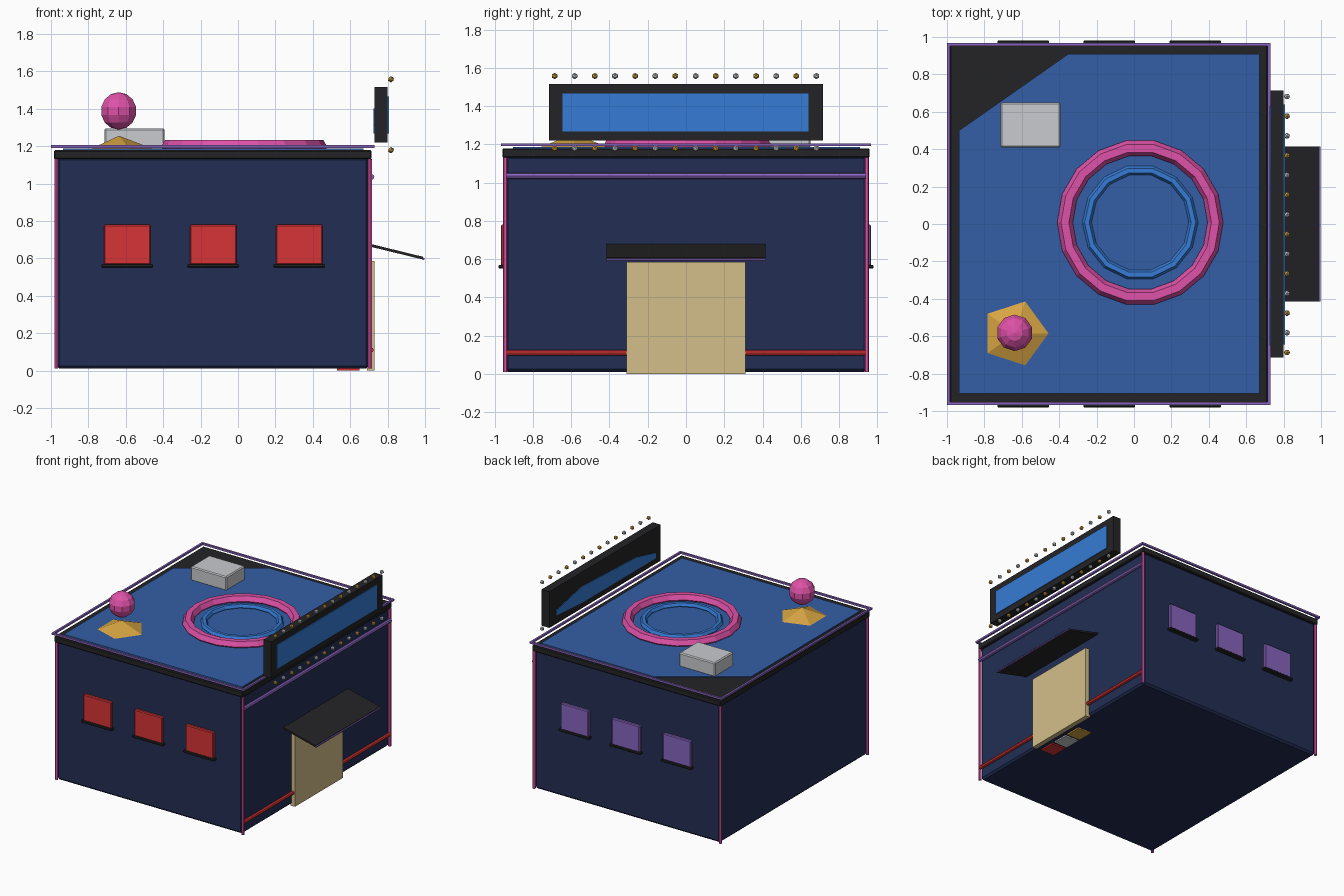
import bpy, bmesh, math
from mathutils import Vector

if "Cube" in bpy.data.objects:
    bpy.data.objects.remove(bpy.data.objects["Cube"])


def mat(name, r, g, b):
    m = bpy.data.materials.new(name)
    m.diffuse_color = [((c / 255 + 0.055) / 1.055) ** 2.4 for c in (r, g, b)] + [1]
    m.use_nodes = True
    m.node_tree.nodes["Principled BSDF"].inputs["Base Color"].default_value = m.diffuse_color
    return m


NAVY = mat("navy", 34, 46, 84)
BLACK = mat("black", 36, 36, 38)
PINK = mat("pink", 222, 82, 168)
PURPLE = mat("purple", 136, 100, 190)
RED = mat("red", 214, 52, 54)
GOLD = mat("gold", 214, 164, 66)
BEIGE = mat("beige", 212, 190, 138)
SILVER = mat("silver", 200, 203, 207)
BLUE = mat("bright blue", 54, 124, 214)
ROOF = mat("roof blue", 52, 94, 166)


def finish(bm, name, m, smooth=False):
    bmesh.ops.recalc_face_normals(bm, faces=bm.faces)
    me = bpy.data.meshes.new(name)
    bm.to_mesh(me)
    bm.free()
    me.materials.append(m)
    for p in me.polygons:
        p.use_smooth = smooth
    o = bpy.data.objects.new(name, me)
    bpy.context.collection.objects.link(o)
    return o


def box(name, m, x0, x1, y0, y1, z0, z1, bevel=0):
    bm = bmesh.new()
    bmesh.ops.create_cube(bm, size=1)
    for v in bm.verts:
        v.co = ((x0 + x1) / 2 + v.co.x * (x1 - x0), (y0 + y1) / 2 + v.co.y * (y1 - y0),
                (z0 + z1) / 2 + v.co.z * (z1 - z0))
    if bevel:
        bmesh.ops.bevel(bm, geom=bm.edges[:], offset=bevel, segments=1, affect='EDGES')
    return finish(bm, name, m)


def prism(name, m, points, offset):
    """Extrude a planar outline by an offset vector."""
    bm = bmesh.new()
    f = bm.faces.new([bm.verts.new(p) for p in points])
    r = bmesh.ops.extrude_face_region(bm, geom=[f])
    for v in r["geom"]:
        if isinstance(v, bmesh.types.BMVert):
            v.co += Vector(offset)
    return finish(bm, name, m)


def rod(name, m, a, b, r, sides=8):
    a, b = Vector(a), Vector(b)
    d = b - a
    bm = bmesh.new()
    bmesh.ops.create_cone(bm, cap_ends=True, segments=sides, radius1=r, radius2=r, depth=d.length)
    bm.transform(d.to_track_quat('Z', 'Y').to_matrix().to_4x4())
    bmesh.ops.translate(bm, verts=bm.verts, vec=(a + b) / 2)
    return finish(bm, name, m)


def ring(name, m, c, major, minor, seg):
    bpy.ops.mesh.primitive_torus_add(location=c, major_radius=major, minor_radius=minor,
                                     major_segments=seg, minor_segments=6)
    o = bpy.context.object
    o.name = name
    o.data.materials.append(m)
    bpy.ops.object.shade_flat()


# Main block and roof slab
box("building_body", NAVY, -0.97, 0.70, -0.945, 0.945, 0.01, 1.14, 0.015)
box("roof_slab", BLACK, -0.985, 0.715, -0.96, 0.96, 1.13, 1.178, 0.006)
prism("roof_panel", ROOF, [(-0.935, -0.905, 1.178), (0.67, -0.905, 1.178), (0.67, 0.91, 1.178),
                           (-0.35, 0.91, 1.178), (-0.935, 0.50, 1.178)], (0, 0, 0.009))

# Thin light strip around the roof edge
for s in (-1, 1):
    box("roof_trim_long", PURPLE, -1.0, 0.73, s * 0.96 - 0.008, s * 0.96 + 0.008, 1.19, 1.205)
for x in (-0.992, 0.722):
    box("roof_trim_side", PURPLE, x - 0.008, x + 0.008, -0.968, 0.968, 1.19, 1.205)

# Corner strips
for x in (-0.972, 0.706):
    for s in (-1, 1):
        rod("corner_strip", PINK, (x, s * 0.945, 0.01), (x, s * 0.945, 1.13), 0.012, 6)

# Windows and sills on both long walls
for s, m in ((-1, RED), (1, PURPLE)):
    for x in (-0.592, -0.132, 0.328):
        a, b = sorted((s * 0.935, s * 0.967))
        box("window", m, x - 0.125, x + 0.125, a, b, 0.565, 0.78, 0.006)
        a, b = sorted((s * 0.94, s * 0.98))
        box("window_sill", BLACK, x - 0.138, x + 0.138, a, b, 0.552, 0.57, 0.004)

# Entrance side: door, bands, canopy
box("door", BEIGE, 0.69, 0.73, -0.31, 0.31, 0.0, 0.585)
rod("lower_band", RED, (0.71, -0.94, 0.11), (0.71, 0.94, 0.11), 0.015)
rod("upper_band", PURPLE, (0.713, -0.94, 1.035), (0.713, 0.94, 1.035), 0.016)
prism("canopy", BLACK, [(0.70, -0.415, 0.679), (0.99, -0.415, 0.608), (0.987, -0.415, 0.594),
                        (0.70, -0.415, 0.664)], (0, 0.83, 0))
rod("canopy_edge", PURPLE, (0.99, -0.415, 0.597), (0.99, 0.415, 0.597), 0.007, 6)

# Floor tiles just inside the entrance
for y, m in ((-0.235, RED), (-0.085, SILVER), (0.065, GOLD)):
    box("floor_tile", m, 0.53, 0.65, y - 0.065, y + 0.065, 0.0, 0.03)

# Sign board with front and back panels
box("sign_board", BLACK, 0.73, 0.80, -0.715, 0.715, 1.22, 1.515)
box("sign_panel_front", BLUE, 0.80, 0.807, -0.645, 0.64, 1.268, 1.465)
prism("sign_panel_back", BLUE, [(0.73, 0.63, 1.29), (0.73, 0.63, 1.33), (0.73, 0.3, 1.40),
                                (0.73, -0.4, 1.37), (0.73, -0.65, 1.31), (0.73, -0.65, 1.268),
                                (0.73, 0.3, 1.268)], (-0.005, 0, 0))

# Bulb rows above and below the sign
for z in (1.557, 1.178):
    for i in range(14):
        bm = bmesh.new()
        bmesh.ops.create_icosphere(bm, subdivisions=1, radius=0.017)
        bmesh.ops.translate(bm, verts=bm.verts, vec=(0.818, -0.687 + i * 0.1053, z))
        finish(bm, "bulb", (GOLD, SILVER)[i % 2])

# Roof rings
ring("outer_ring", PINK, (0.033, 0.008, 1.197), 0.402, 0.042, 18)
ring("inner_ring", BLUE, (0.033, 0.008, 1.193), 0.285, 0.025, 14)

# Roof unit
box("roof_unit", SILVER, -0.715, -0.392, 0.41, 0.65, 1.18, 1.295, 0.008)

# Five-sided base with ball above it
bm = bmesh.new()
bmesh.ops.create_cone(bm, cap_ends=True, segments=5, radius1=0.185, radius2=0.0, depth=0.07)
for v in bm.verts:  # turn so that one corner points to +x
    r = math.hypot(v.co.x, v.co.y)
    if r > 0.01:
        k = round((math.atan2(v.co.y, v.co.x) - math.pi / 2) / (2 * math.pi / 5))
        v.co.x, v.co.y = r * math.cos(k * 2 * math.pi / 5), r * math.sin(k * 2 * math.pi / 5)
bmesh.ops.translate(bm, verts=bm.verts, vec=(-0.637, -0.585, 1.22))
finish(bm, "ball_base", GOLD)
bm = bmesh.new()
bmesh.ops.create_uvsphere(bm, u_segments=10, v_segments=7, radius=0.1)
bmesh.ops.translate(bm, verts=bm.verts, vec=(-0.638, -0.582, 1.388))
finish(bm, "roof_ball", PINK)
